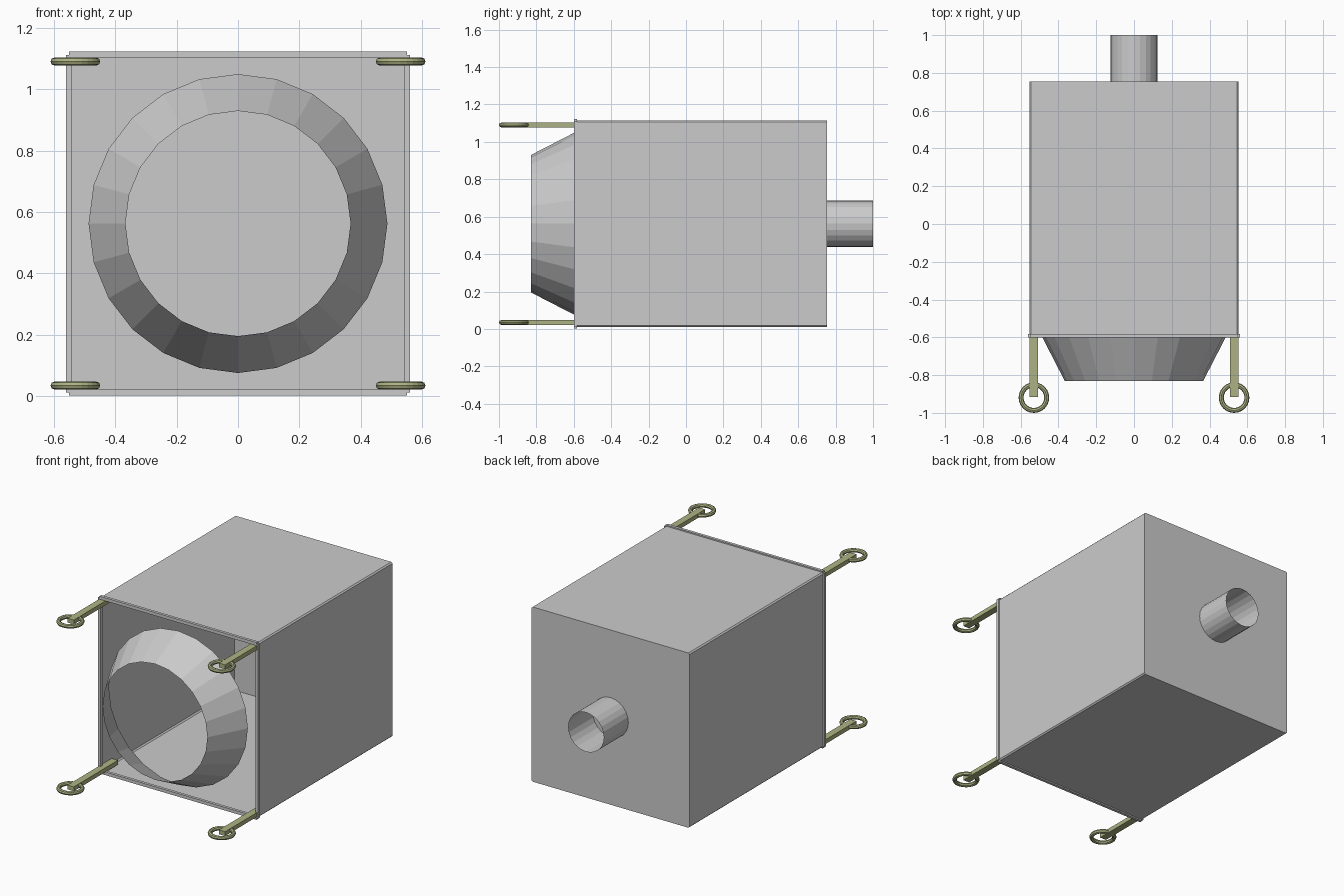
import bpy, bmesh, math
from mathutils import Matrix

if "Cube" in bpy.data.objects:
    bpy.data.objects.remove(bpy.data.objects["Cube"])

CZ = 0.5625  # height of the central axis

olive = bpy.data.materials.new("olive_metal")
olive.diffuse_color = (0.42, 0.45, 0.23, 1)
olive.use_nodes = True
olive.node_tree.nodes["Principled BSDF"].inputs["Base Color"].default_value = olive.diffuse_color


def finish(bm, name, mat=None):
    me = bpy.data.meshes.new(name)
    bm.to_mesh(me)
    bm.free()
    ob = bpy.data.objects.new(name, me)
    bpy.context.collection.objects.link(ob)
    if mat:
        me.materials.append(mat)
    return ob


def box(name, x, y, z, mat=None):
    bm = bmesh.new()
    bmesh.ops.create_cube(bm, size=1)
    for v in bm.verts:
        v.co = [a[0] + (c + 0.5) * (a[1] - a[0]) for a, c in zip((x, y, z), v.co)]
    return finish(bm, name, mat)


def open_tube(name, y0, r0, y1, r1):
    # open-ended round shell along y
    bm = bmesh.new()
    m = Matrix.Translation((0, (y0 + y1) / 2, CZ)) @ Matrix.Rotation(-math.pi / 2, 4, 'X')
    bmesh.ops.create_cone(bm, cap_ends=False, segments=24, radius1=r0, radius2=r1,
                          depth=y1 - y0, matrix=m)
    return finish(bm, name)


# Hollow housing, open at the front, with small chamfers on the long edges
bm = bmesh.new()
h, c = 0.553, 0.008
outline = [(h, h - c), (h - c, h), (c - h, h), (-h, h - c),
           (-h, c - h), (c - h, -h), (h - c, -h), (h, c - h)]
front = [bm.verts.new((x, -0.597, CZ + z)) for x, z in outline]
back = [bm.verts.new((x, 0.755, CZ + z)) for x, z in outline]
bm.faces.new(back)
for i in range(8):
    j = (i + 1) % 8
    bm.faces.new((front[i], front[j], back[j], back[i]))
bmesh.ops.recalc_face_normals(bm, faces=bm.faces)
finish(bm, "housing")

# Front rim bars
a, b, e = 0.541, 0.561, 0.55
for s, side in ((-1, "low"), (1, "high")):
    lim = sorted((s * a, s * b))
    box("rim_horizontal_" + side, (-e, e), (-0.6, -0.582), [CZ + v for v in lim])
    box("rim_vertical_" + side, lim, (-0.6, -0.582), (CZ - e, CZ + e))

# Front nozzle ring and rear pipe
open_tube("front_cone", -0.83, 0.367, -0.597, 0.487)
open_tube("rear_pipe", 0.755, 0.125, 1.0, 0.125)

# Four mounting rods with eye rings
for sx in (-1, 1):
    for sz in (-1, 1):
        x, z = sx * 0.53, CZ + sz * 0.528
        box("rod", (x - 0.022, x + 0.022), (-0.917, -0.475), (z - 0.0135, z + 0.0135), olive)
        bpy.ops.mesh.primitive_torus_add(location=(x, -0.919, z), major_segments=24,
                                         minor_segments=8, major_radius=0.068,
                                         minor_radius=0.013)
        ring = bpy.context.object
        ring.name = "eye_ring"
        ring.data.materials.append(olive)
